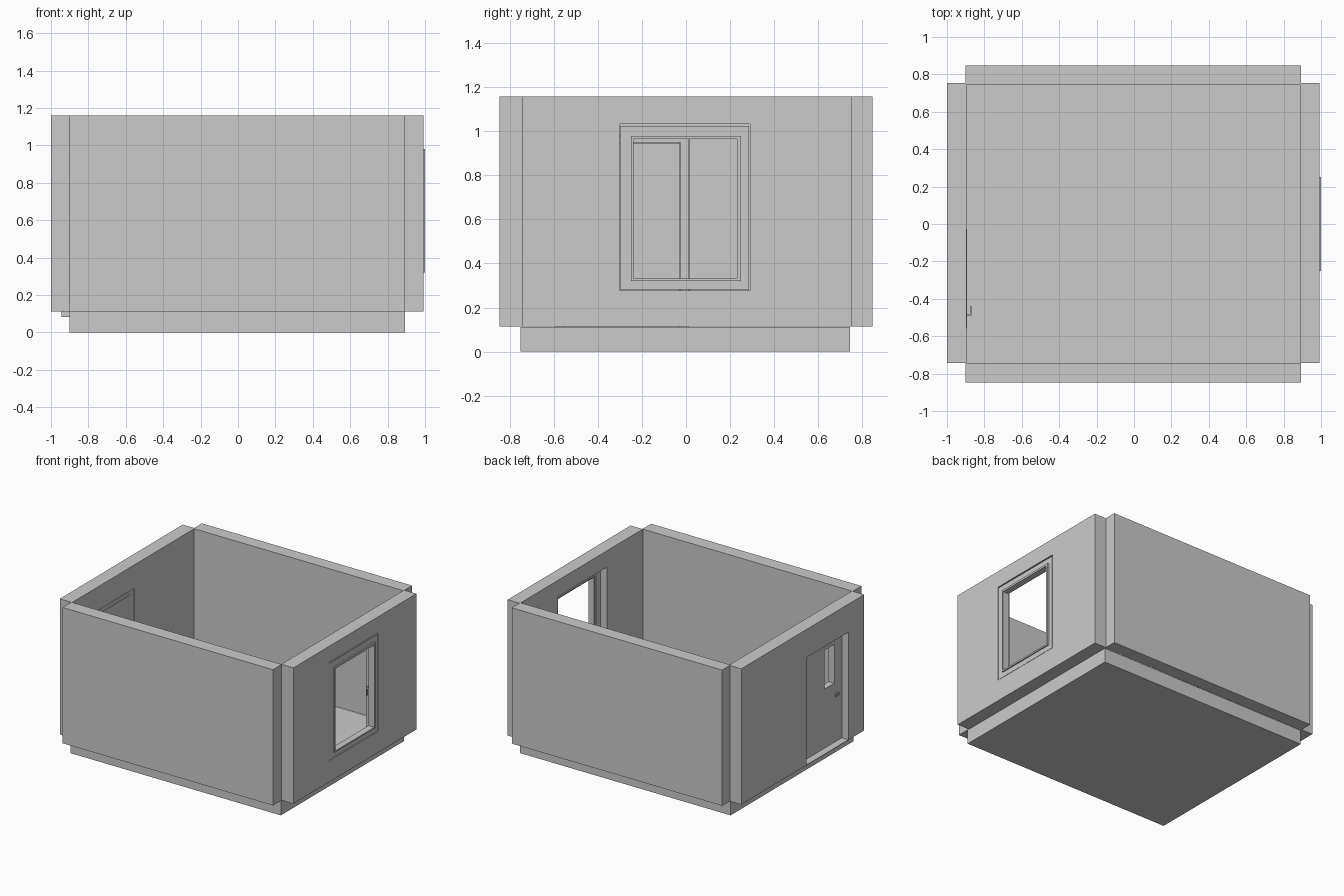
import bpy

if "Cube" in bpy.data.objects:
    bpy.data.objects.remove(bpy.data.objects["Cube"])


def box(name, x, y, z):
    """Axis-aligned box from (min, max) ranges."""
    bpy.ops.mesh.primitive_cube_add(size=1)
    ob = bpy.context.object
    ob.name = name
    ob.location = [(r[0] + r[1]) / 2 for r in (x, y, z)]
    ob.scale = [r[1] - r[0] for r in (x, y, z)]
    bpy.ops.object.transform_apply(location=True, scale=True)
    return ob


def cut(target, x, y, z):
    """Box-shaped hole, applied straight away."""
    cutter = box("cutter", x, y, z)
    cutter.hide_render = True
    mod = target.modifiers.new("opening", 'BOOLEAN')
    mod.operation = 'DIFFERENCE'
    mod.solver = 'EXACT'
    mod.object = cutter
    bpy.context.view_layer.objects.active = target
    bpy.ops.object.modifier_apply(modifier=mod.name)
    bpy.data.objects.remove(cutter, do_unlink=True)


def ring(name, x, outer_y, outer_z, inner_y, inner_z):
    """Rectangular frame lying in the yz plane."""
    ob = box(name, x, outer_y, outer_z)
    cut(ob, (x[0] - 0.1, x[1] + 0.1), inner_y, inner_z)
    return ob


WALL_Z = (0.113, 1.16)

# Floor slab and four walls
box("floor_slab", (-0.902, 0.892), (-0.752, 0.745), (0, 0.111))
box("front_wall", (-0.902, 0.892), (-0.848, -0.742), WALL_Z)
box("back_wall", (-0.902, 0.892), (0.745, 0.848), WALL_Z)
left = box("left_wall", (-1.0, -0.895), (-0.742, 0.755), WALL_Z)
right = box("right_wall", (0.888, 0.992), (-0.742, 0.755), WALL_Z)

# Window opening, fixed frame, sash and handle
cut(right, (0.8, 1.1), (-0.303, 0.29), (0.278, 1.033))
ring("window_frame", (0.94, 0.990), (-0.299, 0.286), (0.282, 1.025),
     (-0.249, 0.249), (0.322, 0.978))
ring("window_sash", (0.95, 1.0), (-0.25, 0.25), (0.32, 0.98),
     (-0.238, 0.232), (0.332, 0.965))
box("window_handle_base", (0.92, 0.94), (0.25, 0.262), (0.60, 0.615))
box("window_handle_lever", (0.915, 0.922), (0.25, 0.262), (0.545, 0.615))

# Door opening: narrow outside, wider rebate inside
cut(left, (-1.1, -0.8), (-0.55, -0.037), (0.05, 0.943))
cut(left, (-0.945, -0.8), (-0.595, 0.015), (0.05, 0.98))
ring("door_frame", (-0.944, -0.895), (-0.593, 0.013), (0.082, 0.978),
     (-0.561, -0.026), (0.05, 0.95))
box("door_sill", (-1.0, -0.944), (-0.55, -0.037), (0.111, 0.115))
door = box("door_leaf", (-0.944, -0.894), (-0.56, -0.027), (0.082, 0.948))
cut(door, (-1.1, -0.8), (-0.458, -0.336), (0.57, 0.87))

# Door handles on both sides
for side, face, d in (("inner", -0.894, 1), ("outer", -0.944, -1)):
    box(side + "_handle_base", sorted((face, face + d * 0.024)), (-0.492, -0.48), (0.478, 0.49))
    box(side + "_handle_lever", sorted((face + d * 0.018, face + d * 0.026)), (-0.492, -0.438), (0.478, 0.49))
